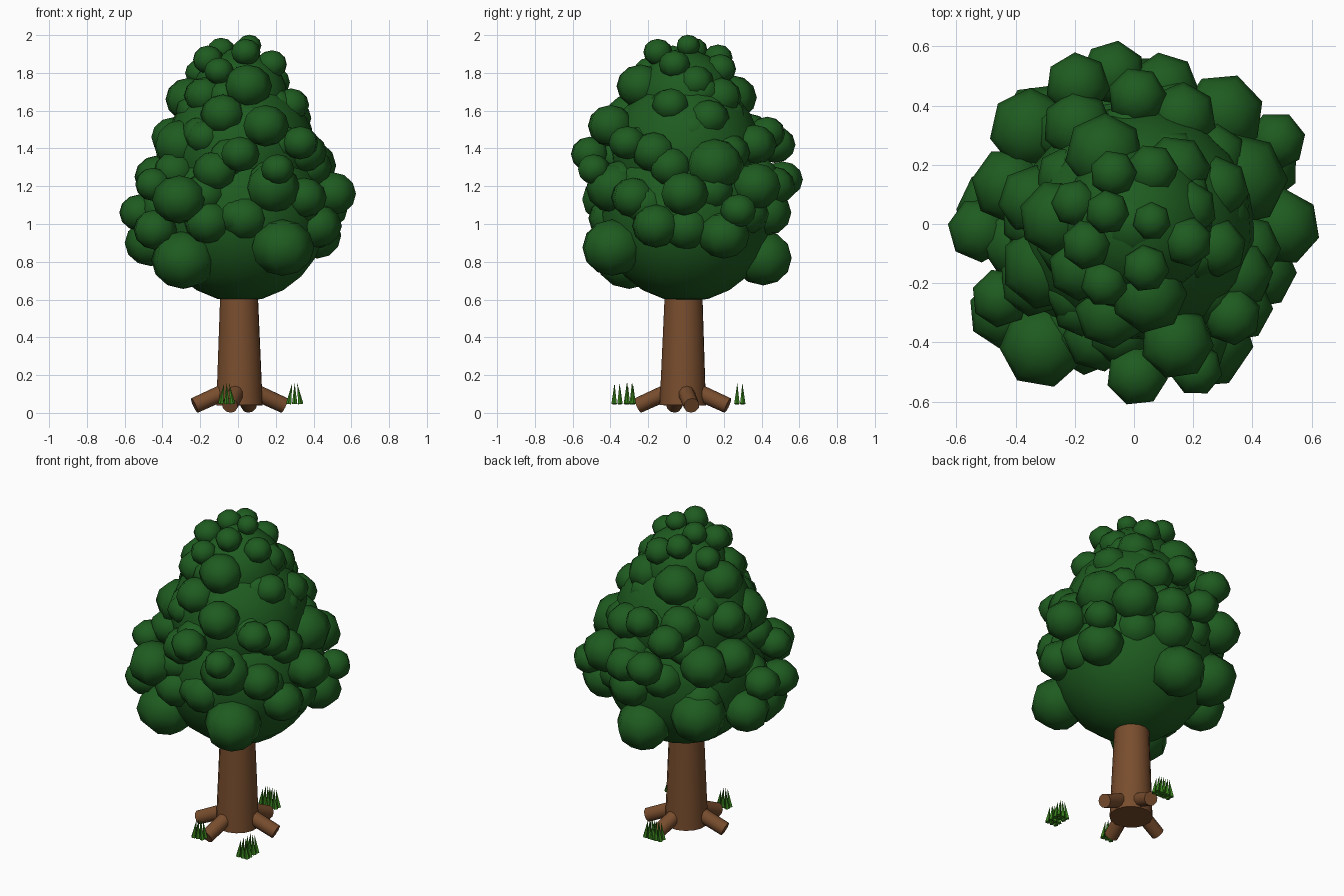
import bpy, bmesh, math, random
from mathutils import Vector, Matrix

random.seed(4)


def material(name, rgb):
    m = bpy.data.materials.new(name)
    m.diffuse_color = (*rgb, 1)
    return m


LEAF = material("leaf_green", (0.013, 0.105, 0.014))
BARK = material("bark_brown", (0.19, 0.075, 0.027))
GRASS = material("grass_green", (0.04, 0.22, 0.012))


def finish(name, bm, mat, smooth_angle):
    mesh = bpy.data.meshes.new(name)
    bm.to_mesh(mesh)
    bm.free()
    mesh.materials.append(mat)
    ob = bpy.data.objects.new(name, mesh)
    bpy.context.collection.objects.link(ob)
    bpy.ops.object.select_all(action='DESELECT')
    ob.select_set(True)
    bpy.context.view_layer.objects.active = ob
    bpy.ops.object.shade_smooth_by_angle(angle=math.radians(smooth_angle))
    return ob


def add_cone(bm, a, b, r1, r2, sides):
    """Tapered cylinder from point a to point b."""
    a, b = Vector(a), Vector(b)
    d = b - a
    mat = Matrix.Translation((a + b) / 2) @ d.to_track_quat('Z', 'Y').to_matrix().to_4x4()
    bmesh.ops.create_cone(bm, cap_ends=True, segments=sides, radius1=r1,
                          radius2=r2, depth=d.length, matrix=mat)


def add_ball(bm, x, y, z, r, sides=7, rings=6, squash=0.88):
    mat = (Matrix.Translation((x, y, z))
           @ Matrix.Rotation(random.uniform(0, 6.28), 4, 'Z')
           @ Matrix.Diagonal((1, 1, squash, 1)))
    bmesh.ops.create_uvsphere(bm, u_segments=sides, v_segments=rings, radius=r, matrix=mat)


def leaf_clumps(name, clumps):
    bm = bmesh.new()
    for c in clumps:
        add_ball(bm, *c)
    finish(name, bm, LEAF, 80)


# Trunk
bm = bmesh.new()
add_cone(bm, (0.008, -0.017, 0.04), (0.005, -0.012, 0.75), 0.124, 0.096, 16)
finish("trunk", bm, BARK, 40)

# Four roots, in two pairs mirrored about the diagonal
bm = bmesh.new()
for deg in (11, 78, 191, 258):
    c, s = math.cos(math.radians(deg)), math.sin(math.radians(deg))
    add_cone(bm, (0.008 + 0.05 * c, -0.017 + 0.05 * s, 0.125),
             (0.008 + 0.243 * c, -0.017 + 0.243 * s, 0.039), 0.044, 0.042, 10)
finish("roots", bm, BARK, 40)

# Foliage core: stacked large balls
bm = bmesh.new()
for z, r in ((1.05, 0.462), (1.38, 0.40), (1.66, 0.26)):
    add_ball(bm, 0.01, 0, z, r, 16, 12, 1.0)
finish("foliage_core", bm, LEAF, 80)

# Leaf clumps as (x, y, z, radius)
leaf_clumps("lower_leaves", [
    (.235, -.39, .875, .17), (-.29, -.30, .81, .175), (-.31, -.41, 1.13, .145),
    (-.16, -.38, 1.01, .13), (.00, -.40, 1.04, .11), (-.44, -.30, .97, .12),
    (-.52, -.02, 1.06, .11), (-.46, .05, .90, .14), (.50, -.01, 1.16, .13),
    (.42, -.16, .99, .13), (.42, .20, .94, .14), (.48, .28, 1.07, .10),
    (.01, .41, .82, .165), (.08, .42, 1.06, .14), (-.30, .31, .92, .17),
    (.30, .37, 1.20, .14), (-.45, -.25, 1.21, .10), (.10, .46, 1.20, .12),
])
leaf_clumps("middle_leaves", [
    (.18, -.38, 1.19, .15), (.01, -.51, 1.37, .105), (.21, -.49, 1.29, .09),
    (.145, -.40, 1.52, .125), (-.08, -.30, 1.58, .12), (-.30, -.14, 1.42, .15),
    (-.12, -.38, 1.28, .12), (-.18, -.28, 1.46, .10), (.36, .15, 1.31, .16),
    (.35, -.17, 1.38, .12), (.33, -.31, 1.43, .10), (.28, -.08, 1.63, .10),
    (.28, .12, 1.56, .11), (-.07, .51, 1.235, .11), (-.19, .47, 1.42, .11),
    (.01, .43, 1.48, .10), (-.35, .32, 1.25, .14), (-.19, .33, 1.48, .12),
    (.16, .36, 1.42, .12), (-.42, .13, 1.25, .13), (-.34, .08, 1.46, .12),
    (.35, -.28, 1.14, .12),
])
leaf_clumps("crown_leaves", [
    (.06, .01, 1.945, .065), (-.09, .04, 1.92, .075), (.04, -.15, 1.91, .08),
    (.18, -.06, 1.845, .085), (-.16, -.07, 1.87, .085), (-.07, .17, 1.88, .08),
    (.06, .18, 1.82, .09), (-.10, -.20, 1.81, .08), (-.20, .07, 1.80, .08),
    (.05, -.24, 1.73, .13), (-.26, .02, 1.66, .13), (-.10, .24, 1.67, .135),
    (.14, .18, 1.67, .12), (.18, .05, 1.75, .10), (0, 0, 1.82, .13),
    (-.18, -.15, 1.68, .11),
])

# Filler clumps spiralling up between the larger ones
fill = []
for i in range(30):
    z = 0.98 + 0.72 * i / 29
    rad = 0.39 if z < 1.3 else 0.39 - 0.5 * (z - 1.3)
    a = i * 2.39996
    fill.append((rad * math.cos(a), rad * math.sin(a), z, 0.135 - 0.04 * i / 29))
leaf_clumps("filler_leaves", fill)

# Grass tufts: two rows of three blades leaning together
bm = bmesh.new()
for gx, gy in ((0.30, -0.365), (0.30, -0.295), (-0.06, -0.30), (0, 0.285), (0.045, 0.285)):
    for row in (-0.015, 0.015):
        for k in (-1, 0, 1):
            add_cone(bm, (gx + 0.031 * k, gy + row, 0.047),
                     (gx + 0.013 * k, gy + row * 0.9, 0.158), 0.015, 0, 5)
finish("grass_tufts", bm, GRASS, 30)
